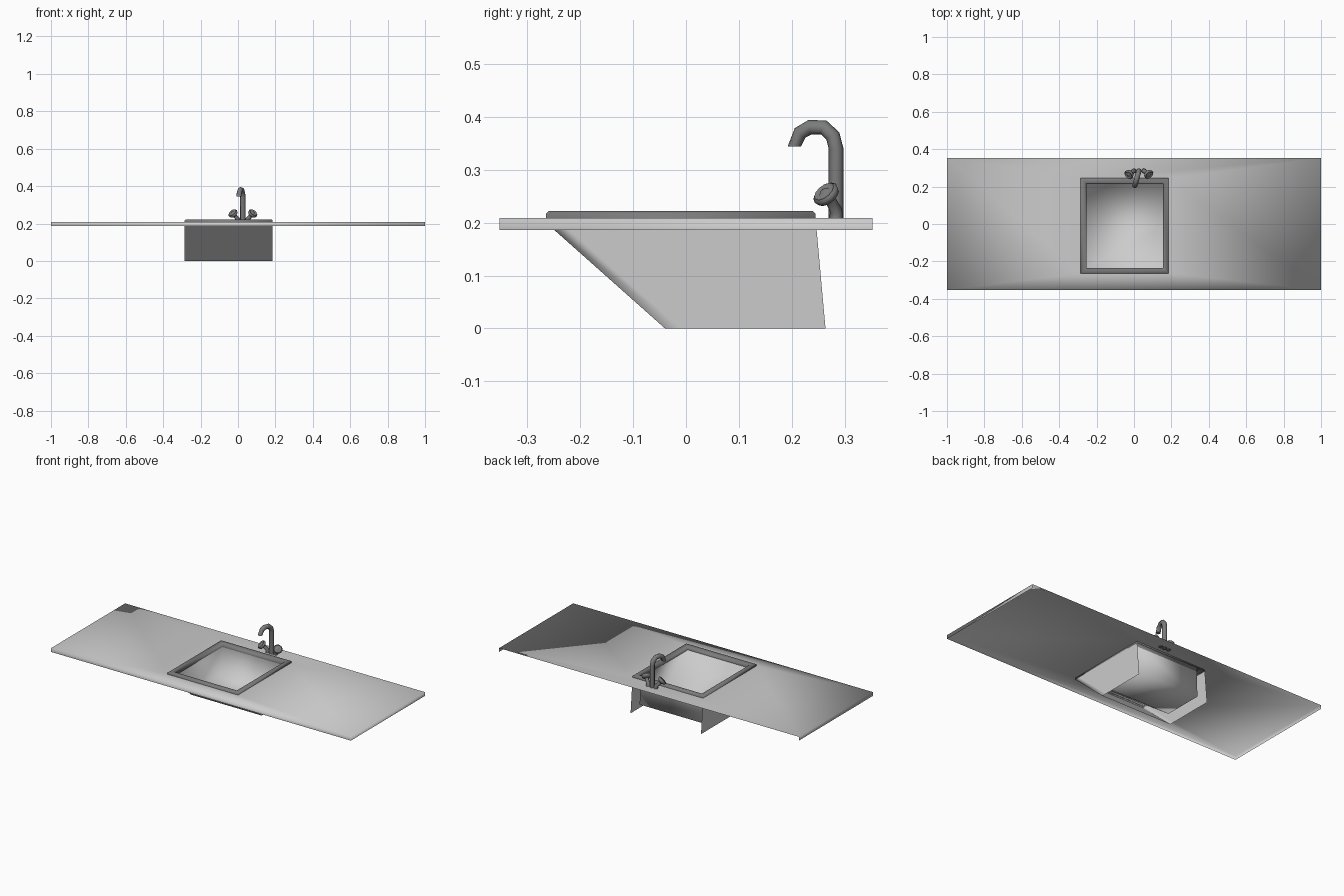
import bpy, bmesh, math
from mathutils import Vector

if "Cube" in bpy.data.objects:
    bpy.data.objects.remove(bpy.data.objects["Cube"])

# sink rim outline
X0, X1, Y0, Y1 = -0.285, 0.185, -0.265, 0.245


def grey(name, v):
    m = bpy.data.materials.new(name)
    m.diffuse_color = (v, v, v, 1)
    m.use_nodes = True
    m.node_tree.nodes["Principled BSDF"].inputs["Base Color"].default_value = m.diffuse_color
    return m


STONE, METAL = grey("stone_grey", 0.58), grey("metal_grey", 0.2)


def make(name, verts, faces, mat, angle=180, recalc=False):
    me = bpy.data.meshes.new(name)
    me.from_pydata(verts, [], faces)
    me.materials.append(mat)
    ob = bpy.data.objects.new(name, me)
    bpy.context.collection.objects.link(ob)
    if recalc:
        bm = bmesh.new()
        bm.from_mesh(me)
        bmesh.ops.recalc_face_normals(bm, faces=bm.faces)
        bm.to_mesh(me)
        bm.free()
    if angle == 180:
        me.shade_smooth()
        return ob
    bpy.ops.object.select_all(action='DESELECT')
    ob.select_set(True)
    bpy.context.view_layer.objects.active = ob
    bpy.ops.object.shade_smooth_by_angle(angle=math.radians(angle))
    return ob


def rect(x0, x1, y0, y1, z):
    return [(x0, y0, z), (x1, y0, z), (x1, y1, z), (x0, y1, z)]


def inset_rect(d, z):
    return rect(X0 + d, X1 - d, Y0 + d, Y1 - d, z)


def bridge(rings, n):
    return [(r * n + i, r * n + (i + 1) % n, (r + 1) * n + (i + 1) % n, (r + 1) * n + i)
            for r in range(rings - 1) for i in range(n)]


def sweep(name, pts, radii, n=8):
    """Round tube along a path, closed at both ends."""
    pts = [Vector(p) for p in pts]
    verts, side = [], None
    for i, p in enumerate(pts):
        t = (pts[min(i + 1, len(pts) - 1)] - pts[max(i - 1, 0)]).normalized()
        if side is None:
            side = t.orthogonal().normalized()
        side = (side - t * side.dot(t)).normalized()
        up = t.cross(side)
        for k in range(n):
            a = 2 * math.pi * k / n
            verts.append(p + (side * math.cos(a) + up * math.sin(a)) * radii[i])
    last = (len(pts) - 1) * n
    faces = bridge(len(pts), n) + [tuple(range(n))[::-1], tuple(range(last, last + n))]
    return make(name, verts, faces, METAL, 80, True)


# countertop: sheet with sink opening, lips on front and sides, open back
H, T, B = 0.353, 0.209, 0.186
verts = rect(-1, 1, -H, H, T) + inset_rect(0.002, T) + rect(-1, 1, -H, H, B)
lips = [(8, 9, 1, 0), (9, 10, 2, 1), (11, 8, 0, 3)]
make("countertop", verts, bridge(2, 4) + lips, STONE)

# raised rim around the basin
rim = [(0, 0.2), (0, 0.217), (0.005, 0.222), (0.023, 0.222), (0.03, 0.216), (0.03, 0.198)]
make("sink_rim", [v for d, z in rim for v in inset_rect(d, z)], bridge(len(rim), 4), METAL)

# bowl with a sloping front wall
floor = rect(X0 + 0.03, X1 - 0.03, -0.02, Y1 - 0.025, 0.044)
make("sink_bowl", inset_rect(0.03, 0.2) + floor, bridge(2, 4) + [(4, 5, 6, 7)], STONE)

# outer apron: two sides and sloping front with softened corners, open at back and bottom
plan = [(X0, 2), (X0, 1), (X0, 0), (X0 + 0.008, 0), (X1 - 0.008, 0), (X1, 0), (X1, 1), (X1, 2)]
top = [Y0, Y0 + 0.03, Y1 + 0.001]
bottom = [-0.04, -0.01, 0.264]
verts = [(x, top[k], 0.2) for x, k in plan] + [(x, bottom[k], 0) for x, k in plan]
make("sink_apron", verts, [(i, i + 8, i + 9, i + 1) for i in range(7)], STONE)

# faucet spout, turned slightly to one side, with a level-cut tip
FX, FY = 0.026, 0.284
arc = [(0.284, 0.205), (0.284, 0.34), (0.278, 0.364), (0.261, 0.38),
       (0.235, 0.381), (0.216, 0.37), (0.205, 0.345)]
path = [(FX - (FY - y) * 0.27, y, z) for y, z in arc]
spout = sweep("faucet_spout", path, [0.014] * 5 + [0.0135, 0.014])
for v in spout.data.vertices[-8:]:
    v.co.z = 0.344

# pair of tilted knobs on stems
for s, side in ((-1, "left"), (1, "right")):
    axis = Vector((s * 0.5, -0.55, 0.67)).normalized()
    c = Vector((FX + s * 0.052, 0.266, 0.253))
    foot = Vector((FX + s * 0.026, FY, 0.205))
    sweep(side + "_stem", [foot, foot + Vector((0, 0, 0.018)), c - axis * 0.012],
          [0.013, 0.012, 0.010])
    offs = [-0.012, -0.006, 0.004, 0.009, 0.004, 0.010]
    rad = [0.012, 0.024, 0.027, 0.022, 0.015, 0.008]
    n, q = 12, axis.orthogonal().normalized()
    w = axis.cross(q)
    verts = [c + axis * o + (q * math.cos(k * math.tau / n) + w * math.sin(k * math.tau / n)) * r
             for o, r in zip(offs, rad) for k in range(n)]
    faces = bridge(6, n) + [tuple(range(n))[::-1], tuple(range(5 * n, 6 * n))]
    make(side + "_knob", verts, faces, METAL, 80, True)
